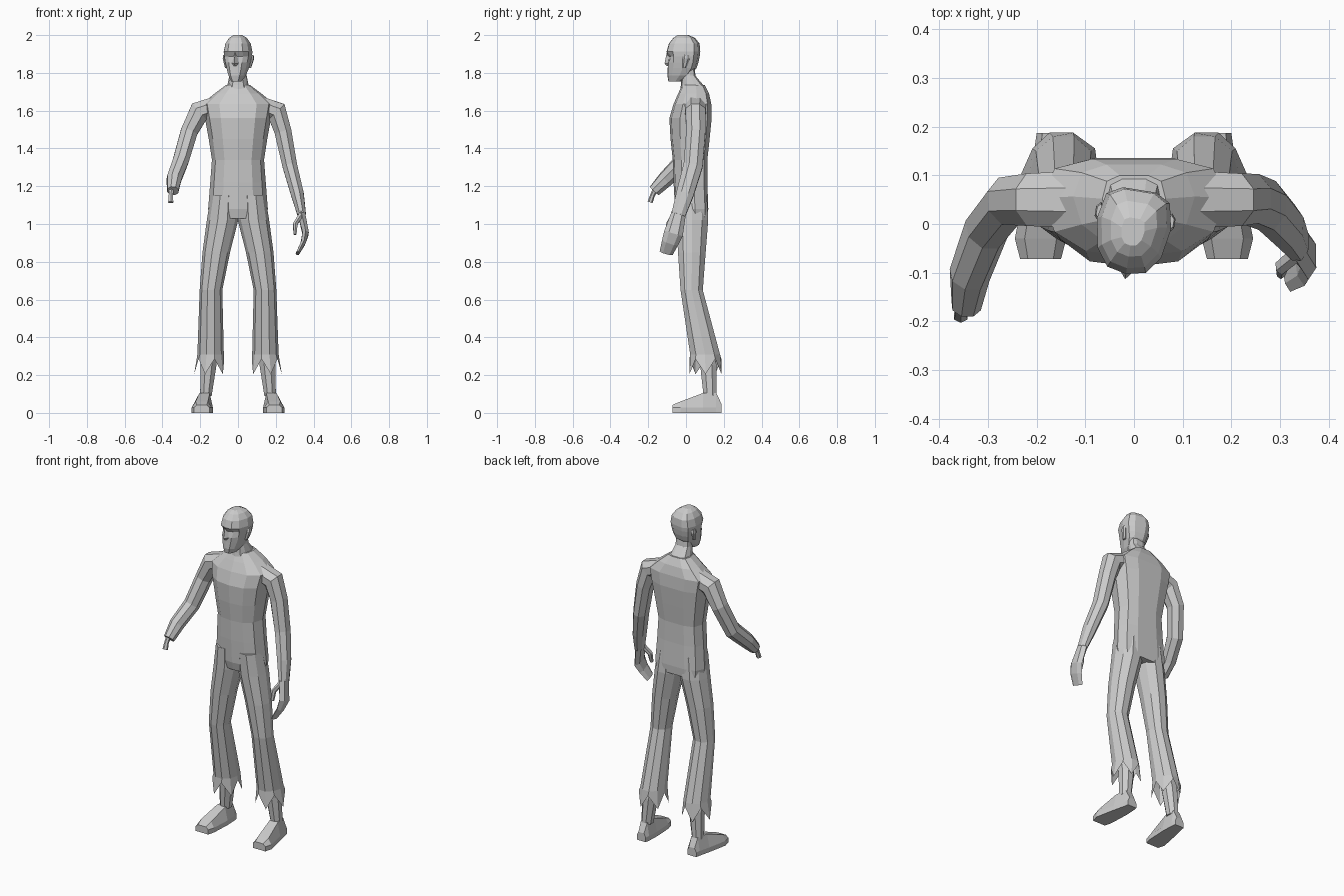
import bpy, bmesh, math
from mathutils import Vector, Matrix

# Half outline of a body section: u = share of half width, v = front (0) to back (1)
HALF = [(0, 0), (.52, .05), (.86, .25), (1, .6), (.86, .9), (.45, 1), (0, 1)]
BODY = HALF + [(-u, v) for u, v in HALF[-2:0:-1]]


def ngon(n, turn=0.0):
    """Regular outline in the same u, v terms."""
    a = [turn + 2 * math.pi * i / n for i in range(n)]
    return [(math.sin(t), .5 - .5 * math.cos(t)) for t in a]


def flat_ring(z, cx, w, yf, yb, outline=BODY):
    return [Vector((cx + u * w, yf + v * (yb - yf), z)) for u, v in outline]


def skin(name, rings, cap_start=True, cap_end=True, mirror=False, turn=0.0):
    """Join a row of equal rings into one faceted mesh."""
    bm = bmesh.new()
    loops = [[bm.verts.new(p) for p in r] for r in rings]
    n = len(loops[0])
    for a, b in zip(loops, loops[1:]):
        for i in range(n):
            j = (i + 1) % n
            bm.faces.new((a[i], a[j], b[j], b[i]))
    if cap_start:
        bm.faces.new(loops[0][::-1])
    if cap_end:
        bm.faces.new(loops[-1])
    if mirror:
        bmesh.ops.scale(bm, vec=(-1, 1, 1), verts=bm.verts)
    bmesh.ops.rotate(bm, matrix=Matrix.Rotation(turn, 3, 'Z'), verts=bm.verts)
    bmesh.ops.recalc_face_normals(bm, faces=bm.faces)
    me = bpy.data.meshes.new(name)
    bm.to_mesh(me)
    bm.free()
    ob = bpy.data.objects.new(name, me)
    bpy.context.collection.objects.link(ob)
    return ob


def limb(name, path, n=8):
    """Tube along a path of (x, y, z, thickness, depth)."""
    pts = [Vector(p[:3]) for p in path]
    rings = []
    for i, p in enumerate(path):
        t = Vector()
        if i > 0:
            t += (pts[i] - pts[i - 1]).normalized()
        if i < len(pts) - 1:
            t += (pts[i + 1] - pts[i]).normalized()
        t.normalize()
        y = Vector((0, 1, 0))
        b = (y - t * y.dot(t)).normalized()
        a = b.cross(t)
        k = 1.06
        rings.append([pts[i] + k * (a * p[3] * math.cos(q) + b * p[4] * math.sin(q))
                      for q in [2 * math.pi * (j + .5) / n for j in range(n)]])
    return skin(name, rings)


# Torso, from the hips to the base of the neck
skin("torso", [flat_ring(z, 0, w, f, b) for z, w, f, b in [
    (1.03, .150, -.045, .115), (1.08, .158, -.058, .118), (1.22, .147, -.066, .113),
    (1.34, .138, -.070, .113), (1.45, .155, -.082, .125), (1.56, .175, -.088, .136),
    (1.635, .19, -.066, .134), (1.69, .125, -.042, .122), (1.735, .065, -.02, .10)]])

# Neck
skin("neck", [flat_ring(z, 0, w, f, b) for z, w, f, b in [
    (1.68, .075, -.035, .11), (1.735, .056, -.027, .092),
    (1.785, .046, -.022, .05), (1.84, .046, -.02, .045)]])

# Head with sunken eyes, turned slightly to its right
TURN = -.16
head = [flat_ring(z, 0, w, f, b) for z, w, f, b in [
    (1.755, .028, -.094, -.025), (1.785, .046, -.100, .02), (1.825, .060, -.098, .052),
    (1.855, .068, -.097, .062), (1.888, .075, -.097, .068), (1.912, .077, -.104, .071),
    (1.955, .068, -.092, .068), (1.985, .048, -.068, .045), (2.0, .024, -.045, .012)]]
for i in (1, -1):
    head[4][i].y += .016
skin("head", head, turn=TURN)
DIAMOND = ngon(4)
skin("nose", [flat_ring(z, 0, w, f, -.07, DIAMOND) for z, w, f in [
    (1.908, .008, -.103), (1.85, .018, -.115), (1.836, .014, -.104)]], turn=TURN)
for mir, side in ((False, "left"), (True, "right")):
    skin(side + "_ear", [flat_ring(z, cx, w, f, b, ngon(6)) for z, cx, w, f, b in [
        (1.825, .062, .008, -.01, .012), (1.875, .074, .010, -.006, .034),
        (1.895, .074, .007, .0, .03)]], mirror=mir, turn=TURN)

# Trouser legs with ragged hems, lower legs and feet
LEG = ngon(10, math.pi / 10)
for mir, side in ((False, "left"), (True, "right")):
    rings = [flat_ring(z, cx, w, f, b, LEG) for z, cx, w, f, b in [
        (1.15, .072, .072, -.062, .115), (1.02, .082, .083, -.056, .122),
        (.85, .115, .073, -.046, .108), (.65, .143, .060, -.032, .092),
        (.31, .145, .070, .018, .184), (.285, .148, .075, .014, .192)]]
    for i, p in enumerate(rings[-1]):
        if i % 2 == 0:
            p.z = .205
            p.x += (p.x - .148) * .12
    skin(side + "_trouser_leg", rings, cap_end=False, mirror=mir)
    skin(side + "_lower_leg", [flat_ring(z, cx, w, f, b, ngon(8, .39)) for z, cx, w, f, b in [
        (.42, .15, .045, .035, .13), (.25, .156, .045, .072, .166),
        (.09, .17, .033, .09, .165)]], mirror=mir)
    foot = []
    for y, cx, w, top in [(-.072, .192, .042, .042), (-.03, .192, .053, .06),
                          (.09, .177, .044, .105), (.16, .17, .034, .105), (.187, .17, .03, .05)]:
        foot.append([Vector((cx + u * w, y, z)) for u, z in [
            (-1, 0), (1, 0), (1, .028), (.62, top), (-.62, top), (-1, .028)]])
    skin(side + "_foot", foot, mirror=mir)

# Right arm, reaching forward and ending in a bone stump
limb("right_arm", [(-.12, .05, 1.625, .05, .06), (-.205, .05, 1.595, .058, .055),
                   (-.258, .047, 1.49, .046, .05), (-.303, -.01, 1.335, .043, .048),
                   (-.338, -.105, 1.24, .040, .042), (-.345, -.168, 1.175, .030, .032)])
limb("arm_bone", [(-.35, -.155, 1.20, .014, .014), (-.356, -.178, 1.15, .012, .012),
                  (-.356, -.19, 1.115, .015, .013)], 6)

# Left arm hanging down, with a flat hand and thumb
limb("left_arm", [(.12, .05, 1.625, .05, .06), (.205, .05, 1.595, .058, .055),
                  (.238, .052, 1.49, .046, .052), (.274, .038, 1.31, .040, .052),
                  (.314, -.005, 1.16, .035, .047), (.337, -.04, 1.05, .023, .038)])
limb("left_hand", [(.335, -.038, 1.06, .022, .036), (.358, -.066, .95, .018, .048),
                   (.345, -.085, .90, .014, .042), (.316, -.105, .845, .010, .034)], 6)
limb("left_thumb", [(.335, -.06, 1.05, .014, .018), (.303, -.088, 1.0, .013, .016),
                    (.302, -.102, .945, .009, .011)], 6)
